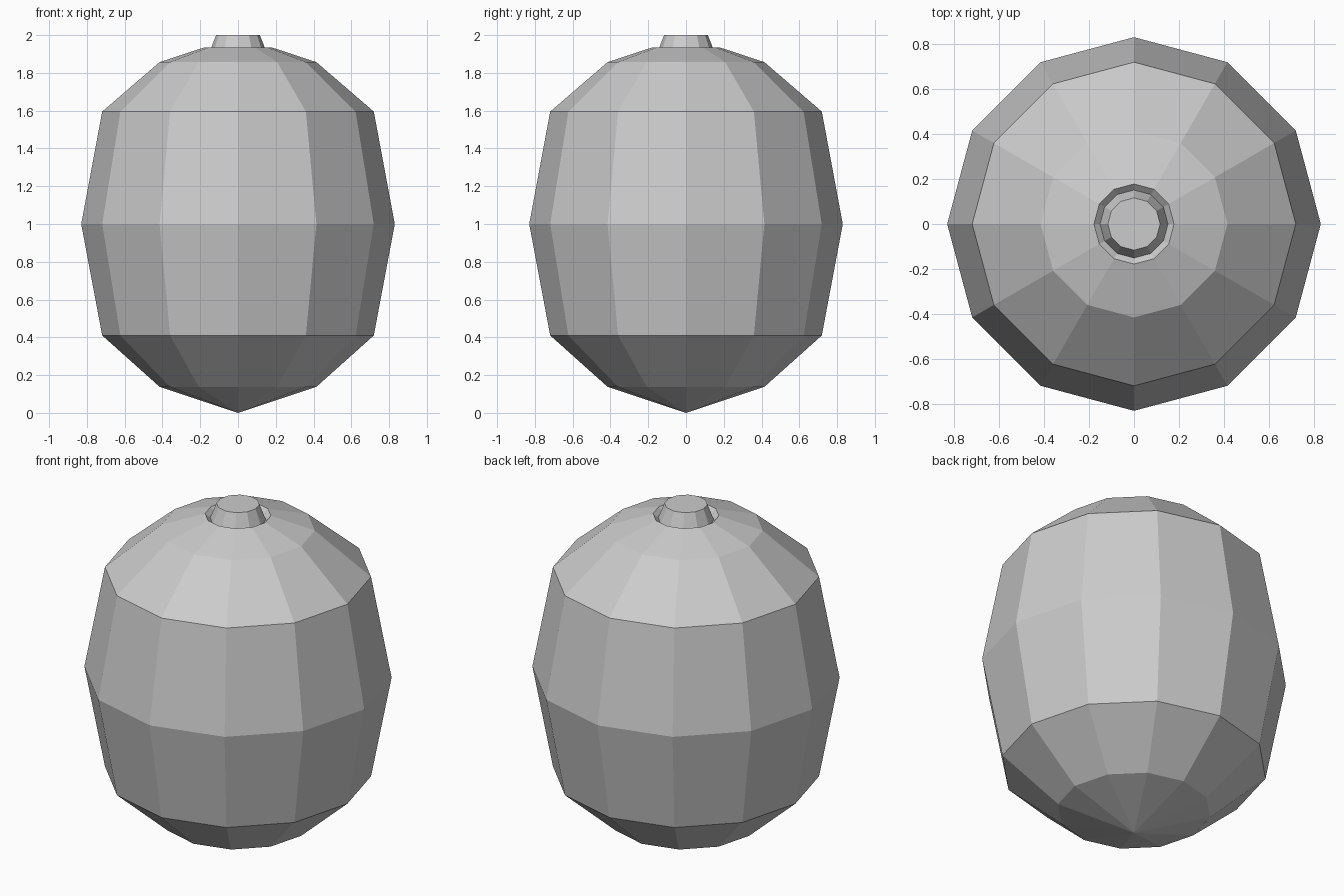
import bpy
import bmesh
from math import cos, sin, tau

SIDES = 12

cube = bpy.data.objects.get("Cube")
if cube:
    bpy.data.objects.remove(cube, do_unlink=True)

grey = bpy.data.materials.new("plain grey")
grey.use_nodes = True
colour = (0.6, 0.6, 0.6, 1)
grey.diffuse_color = colour
grey.node_tree.nodes["Principled BSDF"].inputs["Base Color"].default_value = colour


def lathe(name, profile):
    """Turn a (radius, height) profile into a flat-faced solid; radius 0 is a pole."""
    bm = bmesh.new()
    rings = []
    for r, z in profile:
        count = SIDES if r else 1
        rings.append([bm.verts.new((r * cos(tau * i / SIDES), r * sin(tau * i / SIDES), z))
                      for i in range(count)])
    for low, high in zip(rings, rings[1:]):
        for i in range(SIDES):
            j = (i + 1) % SIDES
            if len(low) == 1:
                bm.faces.new((low[0], high[j], high[i]))
            else:
                bm.faces.new((low[i], low[j], high[j], high[i]))
    bm.faces.new(rings[-1])
    bmesh.ops.recalc_face_normals(bm, faces=bm.faces)
    mesh = bpy.data.meshes.new(name)
    bm.to_mesh(mesh)
    bm.free()
    mesh.materials.append(grey)
    obj = bpy.data.objects.new(name, mesh)
    bpy.context.collection.objects.link(obj)
    return obj


# Barrel-shaped body with a pointed base, a sunken collar and a tapered stub on top
lathe("body", [
    (0, 0), (0.415, 0.138), (0.719, 0.41), (0.83, 1.0), (0.719, 1.595), (0.415, 1.857),
    (0.178, 1.935),              # rim of the collar
    (0.151, 1.91),               # groove around the stub
    (0.116, 2.0),                # top of the stub
])
